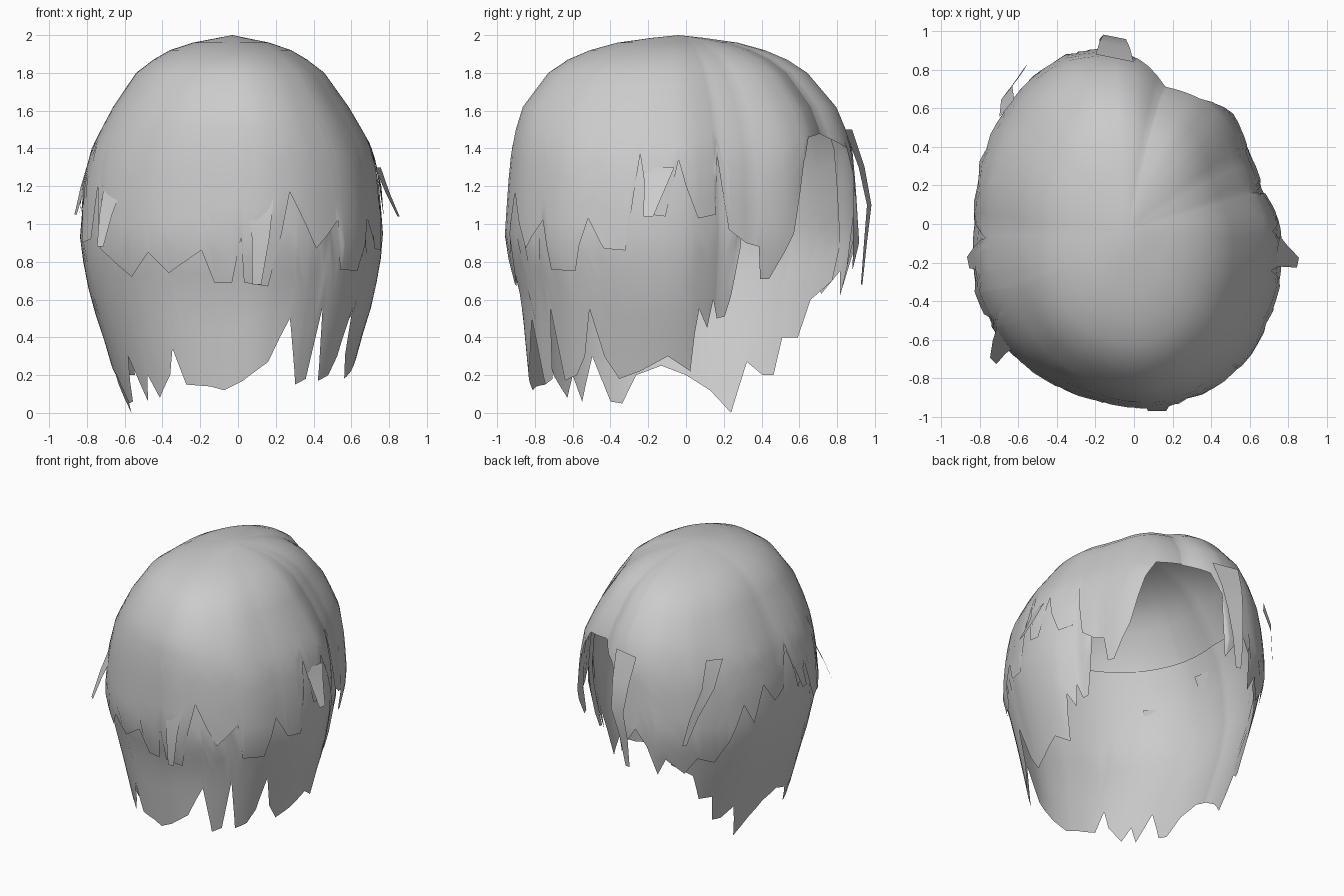
import bpy
import math
from mathutils import Vector

cube = bpy.data.objects.get("Cube")
if cube:
    bpy.data.objects.remove(cube, do_unlink=True)

hair = bpy.data.materials.new("soft grey hair")
hair.use_nodes = True
GREY = (0.6, 0.6, 0.6, 1.0)
hair.diffuse_color = GREY
hair.node_tree.nodes["Principled BSDF"].inputs["Base Color"].default_value = GREY

# Plan outline: angle from +x, radius at the widest level
OUTLINE = [(0, .77), (15, .7), (30, .7), (47, .77), (60, .8), (76, .79), (86, .88),
           (95, .92), (112, .95), (130, .92), (142, .89), (157, .87), (180, .84),
           (204, .9), (226, .93), (258, .94), (278, .97), (292, .96), (311, .92),
           (325, .86), (340, .82), (360, .77)]

# Relative radius by height, across (x) and along (y)
ACROSS = [(0, .7), (.2, .78), (.4, .85), (.6, .93), (.9, 1), (1.2, .97), (1.4, .91),
          (1.6, .78), (1.8, .61), (1.9, .45), (1.95, .31), (2, 0)]
ALONG = [(0, .86), (.3, .89), (.6, .92), (.9, 1), (1.2, .98), (1.4, .96),
         (1.6, .9), (1.8, .73), (1.9, .57), (1.97, .3), (2, 0)]

# Ragged hems: angle, height
TOP_HEM = [(0, 1.2), (5, 1.03), (13, 1.05), (14, 1.36), (19, .97), (27, .9), (33, .88),
           (35, .71), (39, .71), (48, .95), (55, 1.33), (60, 1.46), (75, 1.48),
           (88, 1.4), (93, 1.25), (95, .76), (103, .97), (108, .85), (112, .62),
           (116, .75), (124, .63), (130, .75), (138, .7), (145, .85), (153, 1.1),
           (158, .95), (165, 1.2), (172, 1.05), (180, 1.1), (185, 1.4), (190, 1.05),
           (197, 1.2), (203, .9), (211, .92), (213, 1.2), (217, .87), (231, .72),
           (239, .85), (246, .74), (258, .86), (262, .69), (268, .69), (271, .93),
           (272, .69), (280, .67), (287, 1.17), (296, .87), (305, 1.02), (307, .76),
           (317, .75), (323, 1.03), (329, .87), (337, .86), (342, 1.37), (346, 1.05),
           (352, 1.04), (357, 1.34), (360, 1.2)]
UNDER_HEM = [(118, .7), (128, .6), (133, .4), (140, .4), (143, .2), (148, .2),
             (155, .27), (161, 0), (170, .12), (180, .2), (190, .25), (200, .2),
             (206, .05), (211, .06), (218, .3), (224, .06), (228, .2), (232, .08),
             (240, .2), (243, .34), (247, .15), (258, .14), (264, .12), (272, .17),
             (282, .27), (289, .5), (295, .15), (300, .18), (302, .56), (307, .17),
             (313, .2), (317, .3), (320, .55), (325, .3), (331, .18), (340, .22),
             (352, .3), (362, .22), (364, .42), (366, .55), (370, .45), (373, .6),
             (375, .5), (379, .51), (382, .62), (385, .88)]


def lerp_table(table, x):
    for (a, u), (b, v) in zip(table, table[1:]):
        if x <= b:
            return u + (v - u) * max(0, x - a) / (b - a)
    return table[-1][1]


def scalp(angle, z, scale=1.0):
    """Point on the head of hair at an angle and height."""
    r = lerp_table(OUTLINE, angle % 360) * scale
    a = math.radians(angle)
    top = max(0, z - 1.4) / 0.6
    return Vector((r * math.cos(a) * lerp_table(ACROSS, z) - .03 * top,
                   r * math.sin(a) * lerp_table(ALONG, z) - .04 * top, z))


def make_object(name, verts, faces):
    mesh = bpy.data.meshes.new(name)
    mesh.from_pydata(verts, [], faces)
    mesh.materials.append(hair)
    mesh.polygons.foreach_set("use_smooth", [True] * len(faces))
    mesh.update()
    ob = bpy.data.objects.new(name, mesh)
    bpy.context.collection.objects.link(ob)
    return ob


def sheet(name, hem, rows, scale, drop=6):
    """Open sheet of hair from fixed upper rows down to a ragged hem."""
    first, last = hem[0][0], hem[-1][0]
    angles = sorted({a for a, _ in hem} | set(range(first, last, 4)))
    verts, faces = [], []
    for a in angles:
        end = lerp_table(hem, a)
        low = rows[-1]
        levels = rows + [low + (end - low) * k / drop for k in range(1, drop + 1)]
        verts += [scalp(a, z, scale) for z in levels]
    n = len(rows) + drop
    for i in range(len(angles) - 1):
        for j in range(n - 1):
            p = i * n + j
            faces.append((p, p + 1, p + n + 1, p + n))
    return make_object(name, verts, faces)


def strand(name, points, width, side):
    """Flat tapering lock along a path."""
    verts, faces = [], []
    side = Vector(side).normalized()
    for i, p in enumerate(points):
        w = width * (1 - i / len(points)) / 2
        verts += [Vector(p) - side * w, Vector(p) + side * w]
    for i in range(len(points) - 1):
        k = i * 2
        faces.append((k, k + 2, k + 3, k + 1))
    return make_object(name, verts, faces)


# Main layers
crown = sheet("crown_layer", TOP_HEM,
              [2, 1.985, 1.96, 1.92, 1.87, 1.8, 1.72, 1.62, 1.5], 1.0)
under = sheet("under_layer", UNDER_HEM, [1.48], 0.985, 9)

# Close the crown seam and the point at the top
weld = crown.modifiers.new("weld", 'WELD')
weld.merge_threshold = 0.0005

# Loose locks
strand("face_lock", [(-.1, .86, 1.5), (-.1, .93, 1.3), (-.1, .97, 1.1),
                     (-.14, .95, .9), (-.16, .93, .68)], .2, (1, -.2, 0))
strand("temple_lock", [(-.66, .6, 1.5), (-.66, .68, 1.3), (-.6, .76, 1.1),
                       (-.56, .82, .9)], .12, (.5, .6, 0))
strand("left_flick", [(.74, -.14, 1.3), (.79, -.17, 1.17), (.85, -.2, 1.04)],
       .16, (.2, 1, 0))
strand("right_flick", [(-.77, -.16, 1.35), (-.82, -.18, 1.2), (-.86, -.2, 1.05)],
       .18, (-.2, 1, 0))
strand("rear_flick", [(-.66, -.58, 1.2), (-.7, -.64, 1.05), (-.73, -.71, .88)],
       .14, (.6, -.6, 0))
strand("nape_lock", [(.12, -.93, 1.15), (.12, -.97, .93), (.1, -.95, .68)],
       .14, (1, 0, 0))
